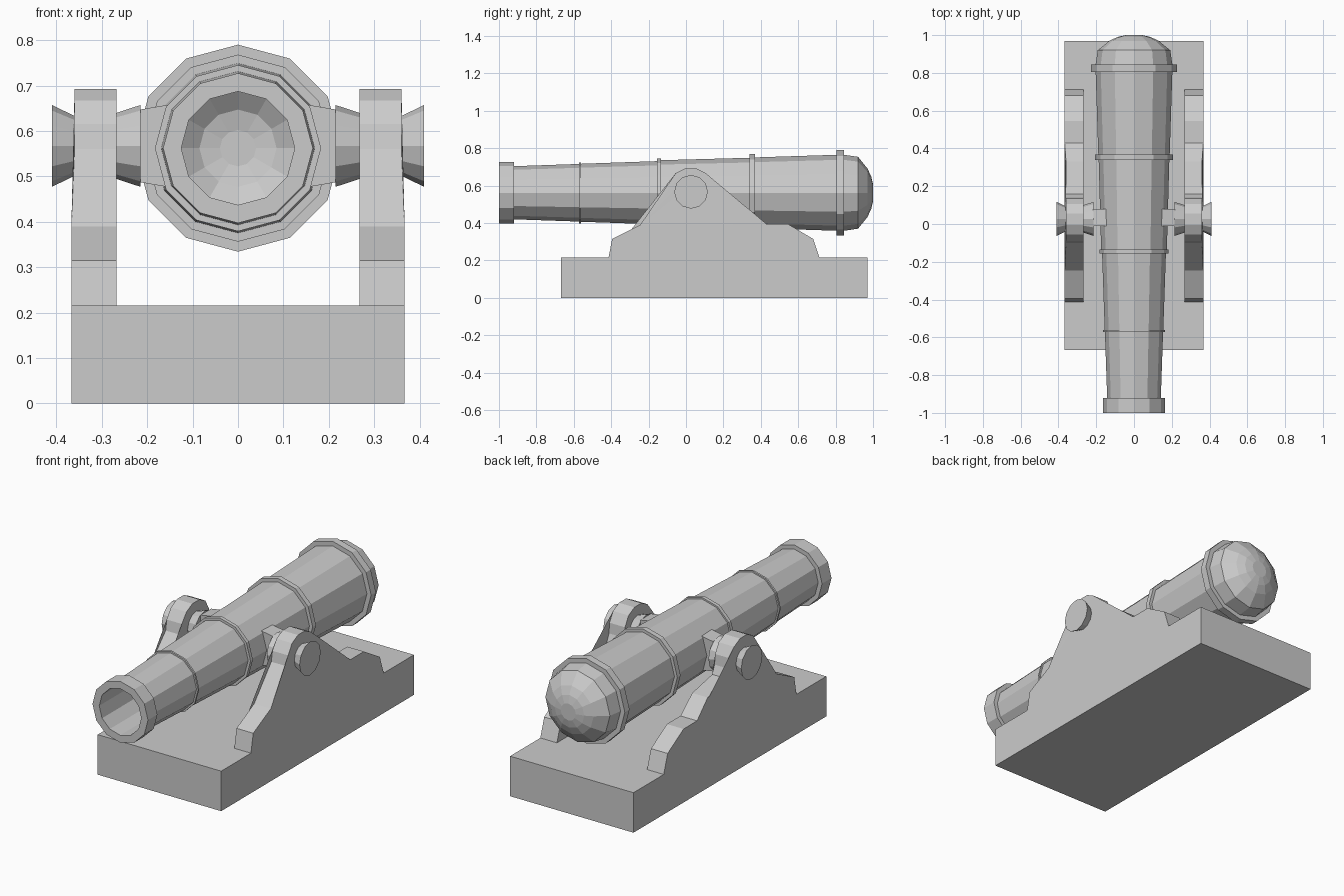
import bpy, bmesh
from math import sin, cos, pi

if "Cube" in bpy.data.objects:
    bpy.data.objects.remove(bpy.data.objects["Cube"])


def finish(name, bm):
    bmesh.ops.remove_doubles(bm, verts=bm.verts, dist=1e-5)
    bmesh.ops.recalc_face_normals(bm, faces=bm.faces)
    mesh = bpy.data.meshes.new(name)
    bm.to_mesh(mesh)
    bm.free()
    ob = bpy.data.objects.new(name, mesh)
    bpy.context.collection.objects.link(ob)
    return ob


def lathe(name, profile, place, sides=12):
    """Revolve (position, radius) pairs; place(t, a, b) maps to xyz."""
    bm = bmesh.new()
    rings = [[bm.verts.new(place(t, r * sin(2 * pi * i / sides), r * cos(2 * pi * i / sides)))
              for i in range(sides)] for t, r in profile]
    for p, q in zip(rings, rings[1:]):
        for i in range(sides):
            j = (i + 1) % sides
            bm.faces.new((p[i], p[j], q[j], q[i]))
    return finish(name, bm)


def slab(name, outline, inner, outer):
    """Extrude a (y, z) outline across x; outer(z) gives the far x."""
    bm = bmesh.new()
    a = [bm.verts.new((inner, y, z)) for y, z in outline]
    b = [bm.verts.new((outer(z), y, z)) for y, z in outline]
    bm.faces.new(a)
    bm.faces.new(b)
    for i in range(len(a)):
        j = (i + 1) % len(a)
        bm.faces.new((a[i], a[j], b[j], b[i]))
    bmesh.ops.triangulate(bm, faces=[f for f in bm.faces if len(f.verts) > 4])
    return finish(name, bm)


def mirror_x(ob):
    ob.modifiers.new("mirror", 'MIRROR').use_axis[0] = True


# Base block
slab("base", [(-0.667, 0), (0.97, 0), (0.97, 0.215), (-0.667, 0.215)], -0.367, lambda z: 0.367)

# Stepped cheeks holding the trunnions
cheek = [(-0.415, 0.21), (-0.395, 0.315), (-0.245, 0.39), (-0.10, 0.56), (-0.09, 0.615),
         (-0.055, 0.667), (-0.005, 0.692), (0.055, 0.692), (0.105, 0.667), (0.135, 0.615),
         (0.14, 0.56), (0.16, 0.515), (0.33, 0.48), (0.43, 0.395), (0.545, 0.395),
         (0.68, 0.315), (0.715, 0.21)]
mirror_x(slab("cheek", cheek, 0.268, lambda z: 0.367 if z < 0.42 else 0.36))

# Barrel: bore, muzzle, tapered body with raised bands, domed breech
barrel = [(0.985, 0), (0.985, 0.04), (0.975, 0.085), (0.945, 0.125), (-1, 0.125),
          (-1, 0.165), (-0.92, 0.165), (-0.92, 0.142),
          (-0.572, 0.154), (-0.572, 0.163), (-0.562, 0.163), (-0.562, 0.155),
          (-0.155, 0.169), (-0.155, 0.183), (-0.135, 0.183), (-0.135, 0.174),
          (0.34, 0.187), (0.34, 0.206), (0.368, 0.206), (0.368, 0.189),
          (0.805, 0.203), (0.805, 0.228), (0.845, 0.228), (0.845, 0.203),
          (0.92, 0.192), (0.97, 0.13), (0.99, 0.088), (1, 0.045), (1, 0)]
lathe("barrel", barrel, lambda t, a, b: (a, t, 0.562 + b))

# Waisted trunnion pins
pin = [(0.215, 0), (0.215, 0.09), (0.27, 0.072), (0.315, 0.055),
       (0.36, 0.066), (0.41, 0.09), (0.41, 0)]
mirror_x(lathe("trunnion", pin, lambda t, a, b: (t, 0.027 + a, 0.567 + b)))

# Tapered lugs joining barrel and pins
bm = bmesh.new()
bmesh.ops.create_cube(bm, size=2)
for v in bm.verts:
    h = 0.093 if v.co.x < 0 else 0.08
    v.co = (0.178 + 0.038 * v.co.x, 0.035 + 0.045 * v.co.y, 0.567 + h * v.co.z)
mirror_x(finish("trunnion_lug", bm))
